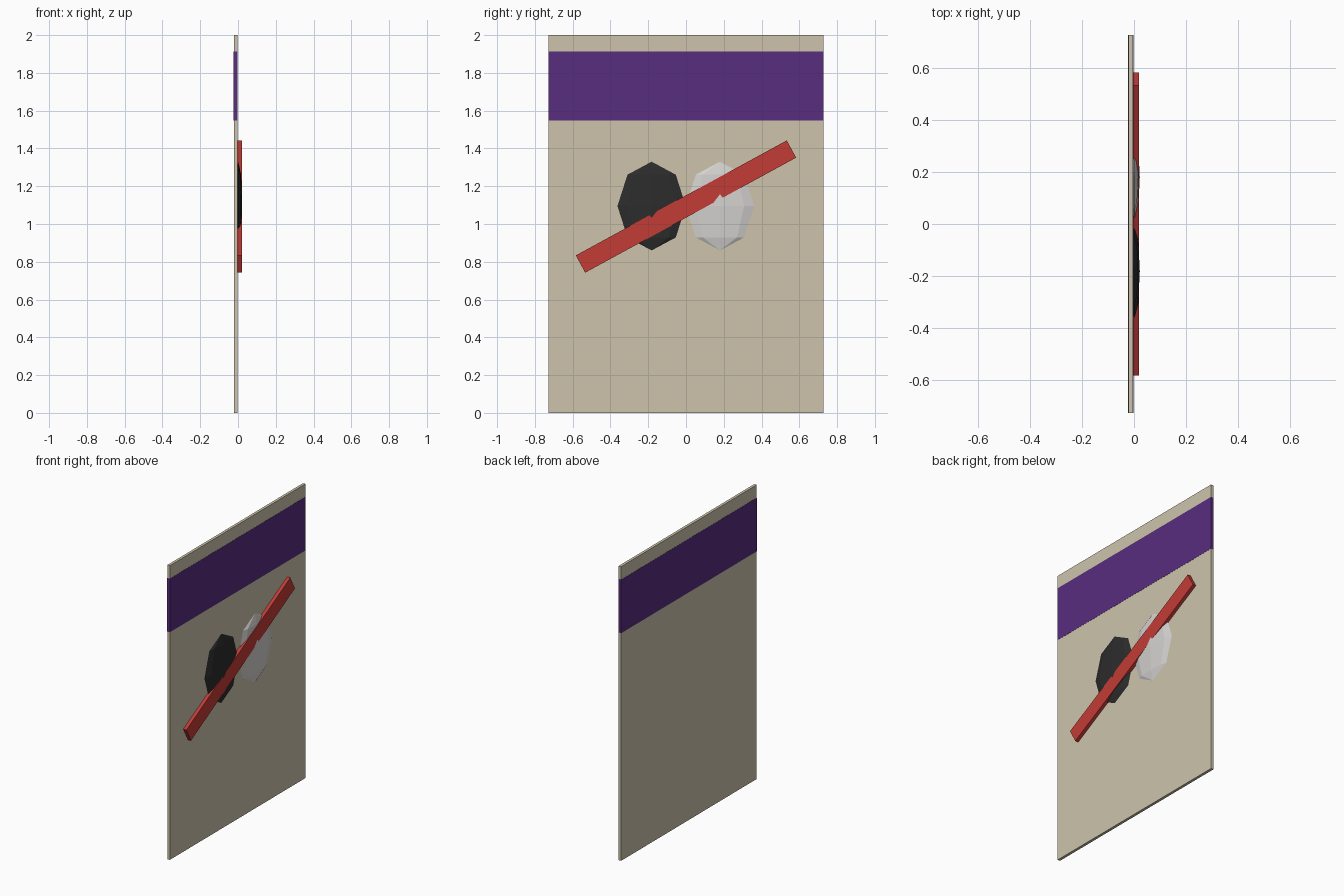
import bpy, bmesh, math
from mathutils import Matrix

if "Cube" in bpy.data.objects:
    bpy.data.objects.remove(bpy.data.objects["Cube"])


def material(name, rgb):
    # sRGB 0-255 to linear
    m = bpy.data.materials.new(name)
    lin = [((c / 255 + 0.055) / 1.055) ** 2.4 for c in rgb]
    m.diffuse_color = (*lin, 1)
    m.use_nodes = True
    m.node_tree.nodes["Principled BSDF"].inputs["Base Color"].default_value = m.diffuse_color
    return m


def add_part(name, bm, mat):
    mesh = bpy.data.meshes.new(name)
    bm.to_mesh(mesh)
    bm.free()
    mesh.materials.append(mat)
    obj = bpy.data.objects.new(name, mesh)
    bpy.context.collection.objects.link(obj)
    return obj


def box(name, x0, x1, width, z0, z1, mat, angle=0):
    bm = bmesh.new()
    mtx = (Matrix.Translation(((x0 + x1) / 2, 0, (z0 + z1) / 2))
           @ Matrix.Rotation(angle, 4, 'X')
           @ Matrix.Diagonal((x1 - x0, width, z1 - z0, 1)))
    bmesh.ops.create_cube(bm, size=1, matrix=mtx)
    return add_part(name, bm, mat)


def oval(name, y, mat):
    bm = bmesh.new()
    mtx = Matrix.Translation((0.0015, y, 1.095)) @ Matrix.Diagonal((0.0208, 0.181, 0.235, 1))
    bmesh.ops.create_uvsphere(bm, u_segments=8, v_segments=4, radius=1, matrix=mtx)
    return add_part(name, bm, mat)


tan = material("tan", (205, 196, 171))
purple = material("purple", (88, 45, 126))
red = material("red", (196, 60, 54))
black = material("black", (44, 44, 44))
white = material("off white", (212, 210, 207))

# Upright panel with a band wrapped around it
box("panel", -0.0215, -0.003, 1.456, 0, 2, tan)
box("band", -0.0225, -0.002, 1.457, 1.548, 1.912, purple)

# Pair of flattened low-poly ovals
oval("dark_oval", -0.182, black)
oval("light_oval", 0.18, white)

# Diagonal bar across the ovals
box("diagonal_bar", -0.004, 0.02, 1.272, 1.0405, 1.1445, red, math.radians(28.6))
